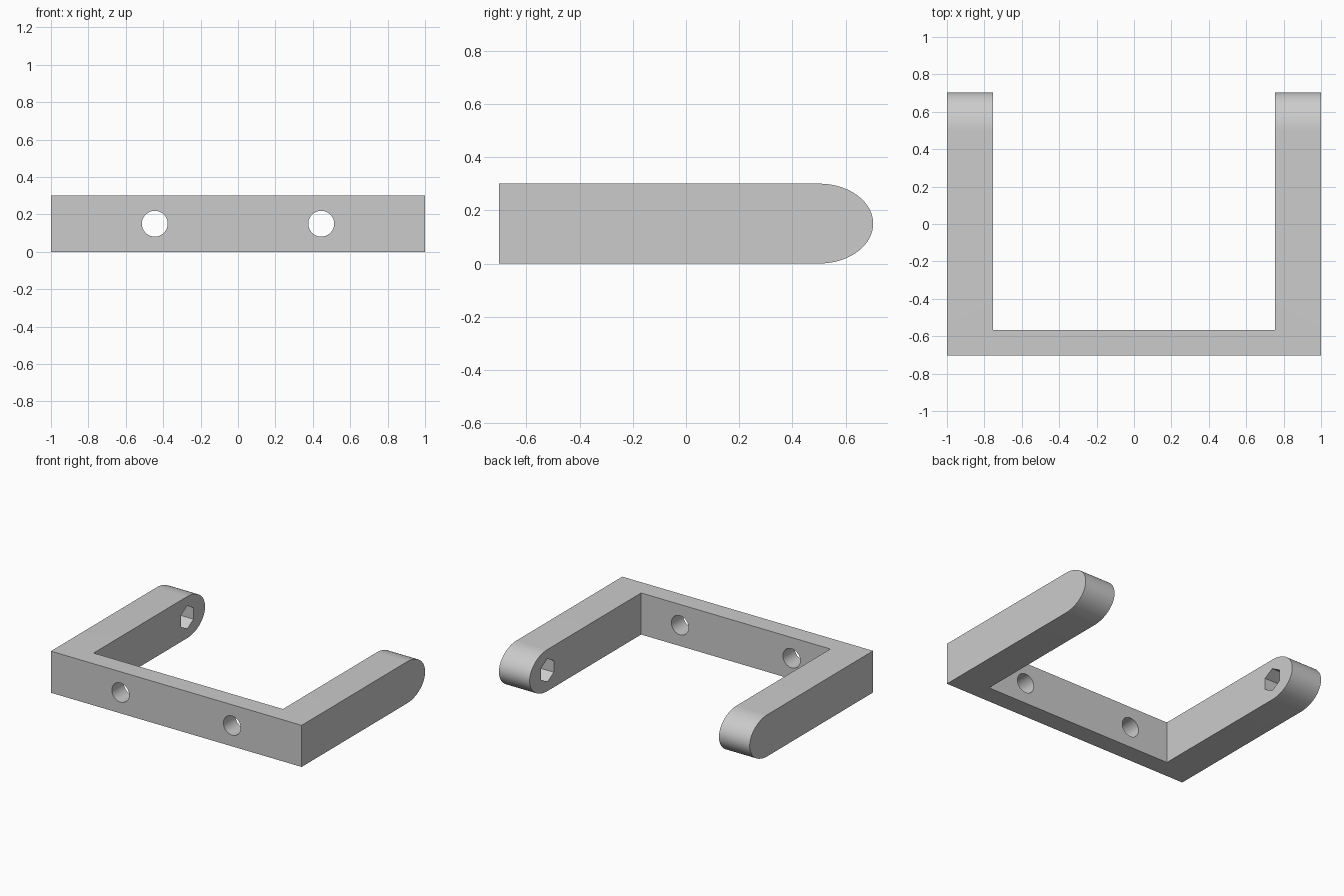
import bpy, bmesh, math
from mathutils import Matrix

cube = bpy.data.objects.get("Cube")
if cube:
    bpy.data.objects.remove(cube, do_unlink=True)

HALF_Y, HEIGHT, PIVOT_Y = 0.703, 0.3, 0.5
MID_Z = HEIGHT / 2
INNER_X, INNER_Y = 0.755, -0.567

grey = bpy.data.materials.new("plain grey")
grey.use_nodes = True
colour = (0.6, 0.6, 0.6, 1)
grey.diffuse_color = colour
grey.node_tree.nodes["Principled BSDF"].inputs["Base Color"].default_value = colour


def add_object(name, bm):
    bmesh.ops.recalc_face_normals(bm, faces=bm.faces)
    mesh = bpy.data.meshes.new(name)
    bm.to_mesh(mesh)
    bm.free()
    mesh.materials.append(grey)
    obj = bpy.data.objects.new(name, mesh)
    bpy.context.collection.objects.link(obj)
    return obj


def prism(name, centre, radius, length, sides, axis):
    """Cutter running along x or y; a six-sided one has a corner at the top."""
    bm = bmesh.new()
    turn = Matrix.Rotation(math.pi / 2, 4, "Y" if axis == "X" else "X")
    bmesh.ops.create_cone(bm, cap_ends=True, segments=sides, radius1=radius,
                          radius2=radius, depth=length)
    if axis == "X":
        # put a corner on the local x axis, which becomes vertical
        first = max(bm.verts, key=lambda v: v.co.x)
        spin = Matrix.Rotation(-math.atan2(first.co.y, first.co.x), 4, "Z")
        bm.transform(spin)
    bm.transform(Matrix.Translation(centre) @ turn)
    return add_object(name, bm)


def block(name, low, high):
    bm = bmesh.new()
    size = [h - l for l, h in zip(low, high)]
    centre = [(h + l) / 2 for l, h in zip(low, high)]
    bmesh.ops.create_cube(bm, size=1)
    bm.transform(Matrix.Translation(centre) @ Matrix.Diagonal((*size, 1)))
    return add_object(name, bm)


# Bracket body: side profile with an elliptical nose, extruded across the width
STEPS = 40
profile = [(-HALF_Y, HEIGHT), (-HALF_Y, 0)]
for i in range(STEPS + 1):
    a = -math.pi / 2 + math.pi * i / STEPS
    profile.append((PIVOT_Y + (HALF_Y - PIVOT_Y) * math.cos(a),
                    MID_Z + MID_Z * math.sin(a)))
bm = bmesh.new()
side = bm.faces.new([bm.verts.new((-1, y, z)) for y, z in profile])
grown = bmesh.ops.extrude_face_region(bm, geom=[side])["geom"]
bmesh.ops.translate(bm, vec=(2, 0, 0),
                    verts=[v for v in grown if isinstance(v, bmesh.types.BMVert)])
body = add_object("u_bracket", bm)

# Opening between the arms
cutters = [block("opening_cutter", (-INNER_X, INNER_Y, -0.2), (INNER_X, 1, 0.5))]

# Mounting holes, pivot holes and the nut pockets on the inner arm faces
POCKET = 0.12
for s, label in ((1, "left"), (-1, "right")):
    cutters += [
        prism(label + "_mount_hole_cutter", (s * 0.445, -0.63, MID_Z), 0.069, 0.4, 48, "Y"),
        prism(label + "_pivot_hole_cutter", (s * 0.9, PIVOT_Y, MID_Z), 0.041, 0.5, 32, "X"),
        prism(label + "_nut_pocket_cutter", (s * INNER_X, PIVOT_Y, MID_Z), 0.083,
              2 * POCKET, 6, "X"),
    ]

bpy.context.view_layer.objects.active = body
for cutter in cutters:
    mod = body.modifiers.new(cutter.name, "BOOLEAN")
    mod.operation, mod.solver, mod.object = "DIFFERENCE", "EXACT", cutter
    bpy.ops.object.modifier_apply(modifier=mod.name)
    bpy.data.objects.remove(cutter, do_unlink=True)

# Smooth the nose and the bores, keep the corners crisp
bpy.ops.object.select_all(action="DESELECT")
body.select_set(True)
bpy.ops.object.shade_smooth_by_angle(angle=math.radians(30))
